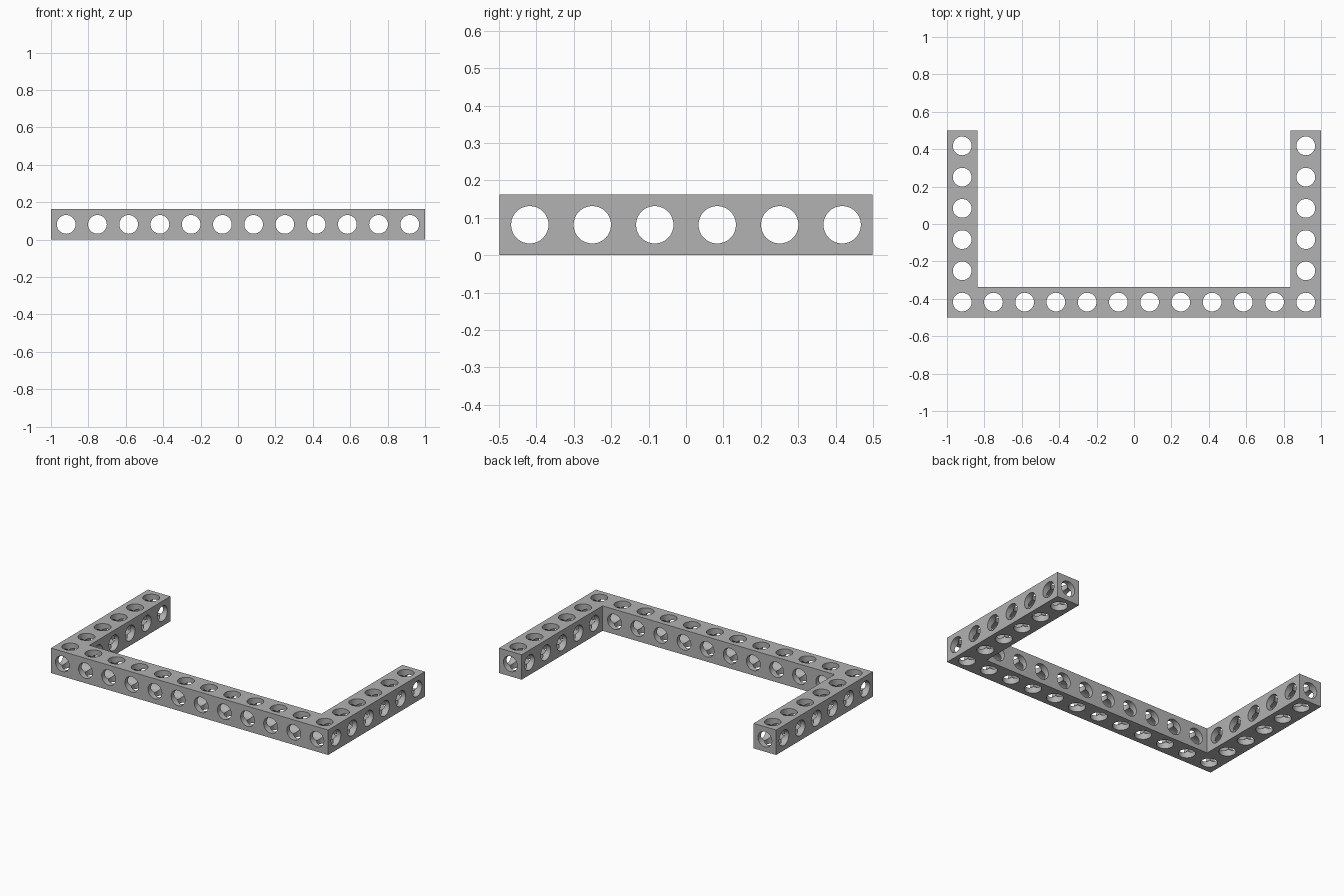
import bpy
import bmesh
from math import pi
from mathutils import Matrix, Vector

cube = bpy.data.objects.get("Cube")
if cube:
    bpy.data.objects.remove(cube, do_unlink=True)

# Proportions: 12 x 6 hole grid, beam slightly slimmer than the pitch
PITCH = 2 / 11.975
WIDTH = PITCH * 0.975
RADIUS = PITCH * 0.3
COLS, ROWS = 12, 6
DEPTH = (ROWS - 0.025) * PITCH
MID_Z = WIDTH / 2
xs = [(i - (COLS - 1) / 2) * PITCH for i in range(COLS)]
ys = [(j - (ROWS - 1) / 2) * PITCH for j in range(ROWS)]

grey = bpy.data.materials.new("grey")
grey.use_nodes = True
colour = (0.445, 0.445, 0.445, 1)
grey.diffuse_color = colour
grey.node_tree.nodes["Principled BSDF"].inputs["Base Color"].default_value = colour


def make_object(name, bm):
    mesh = bpy.data.meshes.new(name)
    bm.normal_update()
    bm.to_mesh(mesh)
    bm.free()
    mesh.materials.append(grey)
    obj = bpy.data.objects.new(name, mesh)
    bpy.context.collection.objects.link(obj)
    return obj


def bores(name, centres, rotation, length):
    """Parallel round cutters through the given centres."""
    bm = bmesh.new()
    for c in centres:
        bmesh.ops.create_cone(bm, cap_ends=True, segments=32, radius1=RADIUS,
                              radius2=RADIUS, depth=length,
                              matrix=Matrix.Translation(c) @ rotation)
    obj = make_object(name, bm)
    obj.hide_render = True
    return obj


# U-shaped beam: outline extruded upwards
hx, hy = 1, DEPTH / 2
ix, iy = hx - WIDTH, -hy + WIDTH
outline = [(-hx, -hy), (hx, -hy), (hx, hy), (ix, hy),
           (ix, iy), (-ix, iy), (-ix, hy), (-hx, hy)]
bm = bmesh.new()
base = bm.faces.new([bm.verts.new((x, y, 0)) for x, y in outline])
top = bmesh.ops.extrude_face_region(bm, geom=[base])
bmesh.ops.translate(bm, vec=(0, 0, WIDTH),
                    verts=[v for v in top["geom"] if isinstance(v, bmesh.types.BMVert)])
bmesh.ops.recalc_face_normals(bm, faces=bm.faces)
beam = make_object("u_shaped_beam", bm)

# Holes in all three directions; the end rows run lengthwise through each leg
upright = [(x, ys[0]) for x in xs] + [(x, y) for x in (xs[0], xs[-1]) for y in ys[1:]]
cutters = [
    bores("upright_bores", [Vector((x, y, MID_Z)) for x, y in upright], Matrix(), 0.5),
    bores("sideways_bores", [Vector((0, y, MID_Z)) for y in ys],
          Matrix.Rotation(pi / 2, 4, "Y"), 2.4),
    bores("lengthwise_bores", [Vector((x, 0, MID_Z)) for x in xs],
          Matrix.Rotation(pi / 2, 4, "X"), 1.4),
]
bpy.ops.object.select_all(action="DESELECT")
beam.select_set(True)
bpy.context.view_layer.objects.active = beam
for cutter in cutters:
    mod = beam.modifiers.new(cutter.name, "BOOLEAN")
    mod.operation = "DIFFERENCE"
    mod.solver = "EXACT"
    mod.object = cutter
    bpy.ops.object.modifier_apply(modifier=mod.name)
    bpy.data.objects.remove(cutter, do_unlink=True)

bpy.ops.object.shade_smooth_by_angle(angle=pi / 6)
